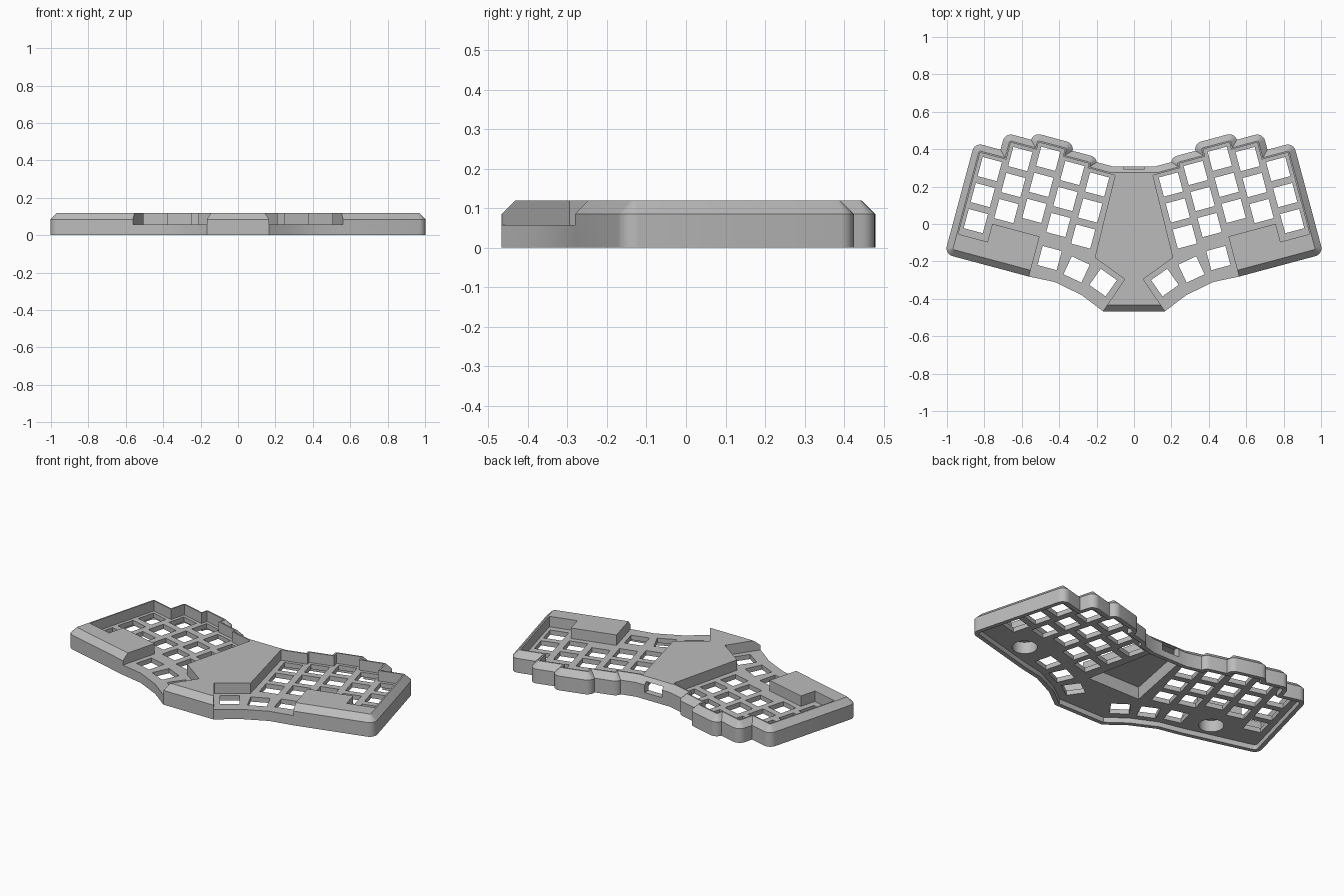
import bpy, bmesh, math
from mathutils import Vector, Matrix

if "Cube" in bpy.data.objects:
    bpy.data.objects.remove(bpy.data.objects["Cube"])

TILT = math.radians(15)
PITCH, HOLE = 0.144, 0.106
FIRST = 0.245                                # inner column centre
TOPS = [0.225, 0.25, 0.29, 0.25, 0.156]      # upper end of each key column
WALL, LIP = 0.043, 0.008                     # wall offsets at base and rim
PLATE_Z, UNDER_Z, CHAMFER_Z, TOP_Z = 0.058, 0.03, 0.085, 0.12
SIDE, FRONT = FIRST + 4.5 * PITCH, -0.374


def tilt(u, v):
    """Position on the tilted key field of the +x half."""
    return (u * math.cos(TILT) - v * math.sin(TILT),
            u * math.sin(TILT) + v * math.cos(TILT))


def arc(u, v, r, a0, a1, n=6):
    return [tilt(u + r * math.cos(a0 + (a1 - a0) * i / n),
                 v + r * math.sin(a0 + (a1 - a0) * i / n)) for i in range(n + 1)]


def stepped_edge(r):
    """Back edge following the staggered columns, pushed outward by r."""
    pts = []
    for i in range(4):
        u = FIRST + (i + 0.5) * PITCH
        lo, hi = sorted(TOPS[i:i + 2])
        a = math.asin(max(0, 1 - (hi - lo) / r))
        du = r * math.cos(a)
        if TOPS[i] < TOPS[i + 1]:
            pts += [tilt(u - du, lo + r)] + arc(u, hi, r, math.pi - a, math.pi / 2)
        else:
            pts += arc(u, hi, r, math.pi / 2, a) + [tilt(u + du, lo + r)]
    return pts


def outline(r):
    """Whole case outline, both halves, at offset r from the key field."""
    t = (WALL - r) / (WALL - LIP)
    half = [tilt(0.19, TOPS[0] + r)] + stepped_edge(r)
    half += arc(SIDE, TOPS[-1], r, math.pi / 2, 0)
    half += arc(SIDE, FRONT, r, 0, -math.pi / 2)
    half.append(tilt(0.47, FRONT - r))
    outer = [(0.424, -0.31), (0.28, -0.38), (0.165, -0.467)]
    inner = [(0.415, -0.277), (0.26, -0.35), (0.15, -0.432)]
    half += [tuple(Vector(a).lerp(Vector(b), t)) for a, b in zip(outer, inner)]
    return half + [(-x, y) for x, y in reversed(half)]


def loft(bm, layers):
    """Solid through matching outlines given as (points, z)."""
    rings = [[bm.verts.new((x, y, z)) for x, y in pts] for pts, z in layers]
    bm.faces.new(rings[0])
    bm.faces.new(rings[-1])
    n = len(rings[0])
    for a, b in zip(rings, rings[1:]):
        for i in range(n):
            j = (i + 1) % n
            bm.faces.new((a[i], a[j], b[j], b[i]))


def finish(name, bm):
    bmesh.ops.remove_doubles(bm, verts=bm.verts, dist=0.0001)
    bmesh.ops.recalc_face_normals(bm, faces=bm.faces)
    mesh = bpy.data.meshes.new(name)
    bm.to_mesh(mesh)
    bm.free()
    obj = bpy.data.objects.new(name, mesh)
    bpy.context.collection.objects.link(obj)
    return obj


def cut(target, bm):
    """Subtract the solids in bm from the target."""
    cutter = finish("cutter", bm)
    cutter.hide_render = True
    mod = target.modifiers.new("cut", "BOOLEAN")
    mod.operation, mod.solver, mod.object = "DIFFERENCE", "EXACT", cutter
    bpy.context.view_layer.objects.active = target
    bpy.ops.object.modifier_apply(modifier=mod.name)
    bpy.data.objects.remove(cutter)


def cut_prisms(target, shapes, z0, z1):
    bm = bmesh.new()
    for pts in shapes:
        loft(bm, [(pts, z0), (pts, z1)])
    cut(target, bm)


def both(shapes):
    return shapes + [[(-x, y) for x, y in s] for s in shapes]


def square(x, y, angle):
    rot = Matrix.Rotation(angle, 2)
    h = HOLE / 2
    return [tuple(rot @ Vector(c) + Vector((x, y)))
            for c in ((-h, -h), (h, -h), (h, h), (-h, h))]


# Solid case with a chamfered rim
bm = bmesh.new()
base = outline(WALL)
loft(bm, [(base, 0), (base, CHAMFER_Z), (outline(LIP), TOP_Z)])
case = finish("keyboard_case", bm)

# Key wells, leaving the centre block and the corner blocks standing
well = [tilt(0.165, TOPS[0])]
for i, top in enumerate(TOPS):
    for side in (-0.5, 0.5):
        if i or side > 0:
            well.append(tilt(FIRST + (i + side) * PITCH, top))
well += [tilt(u, v) for u, v in ((SIDE, -0.295), (0.732, -0.295), (0.732, -0.195),
                                 (0.47, -0.195), (0.47, -0.7))]
well += [(0.24, -0.576), (0.05, -0.295), (0.21, -0.18)]
cut_prisms(case, both([well]), PLATE_Z, 0.3)

# Hollow underside
cut_prisms(case, [outline(0.018)], -0.1, UNDER_Z)

# Controller cavity under the centre block
cut_prisms(case, [[(-0.09, 0.27), (0.09, 0.27), (0.175, -0.17), (-0.175, -0.17)]],
           -0.1, 0.105)

# Cable port in the back wall
cut_prisms(case, [[(-0.057, 0.24), (0.057, 0.24), (0.057, 0.4), (-0.057, 0.4)]],
           0.04, 0.1)

# Round foot pockets under the corner blocks
cx, cy = tilt(0.60, -0.30)
disc = [(cx + 0.068 * math.cos(a * math.tau / 32), cy + 0.068 * math.sin(a * math.tau / 32))
        for a in range(32)]
cut_prisms(case, both([disc]), -0.1, 0.1)

# Switch holes: three per column and three fanned thumb keys
holes = []
for i, top in enumerate(TOPS):
    for row in range(3):
        x, y = tilt(FIRST + i * PITCH, top - (row + 0.5) * PITCH)
        holes.append(square(x, y, TILT))
for x, y, degrees in ((0.451, -0.182, 15), (0.307, -0.243, 25), (0.165, -0.313, 35)):
    holes.append(square(x, y, math.radians(degrees)))
cut_prisms(case, both(holes), -0.1, 0.3)

# Plain grey plastic
grey = bpy.data.materials.new("grey_plastic")
grey.use_nodes = True
colour = (0.5, 0.5, 0.5, 1)
grey.diffuse_color = colour
grey.node_tree.nodes["Principled BSDF"].inputs["Base Color"].default_value = colour
case.data.materials.clear()
case.data.materials.append(grey)
for poly in case.data.polygons:
    poly.material_index = 0

bpy.ops.object.select_all(action="DESELECT")
case.select_set(True)
bpy.context.view_layer.objects.active = case
bpy.ops.object.shade_smooth_by_angle(angle=math.radians(25))
